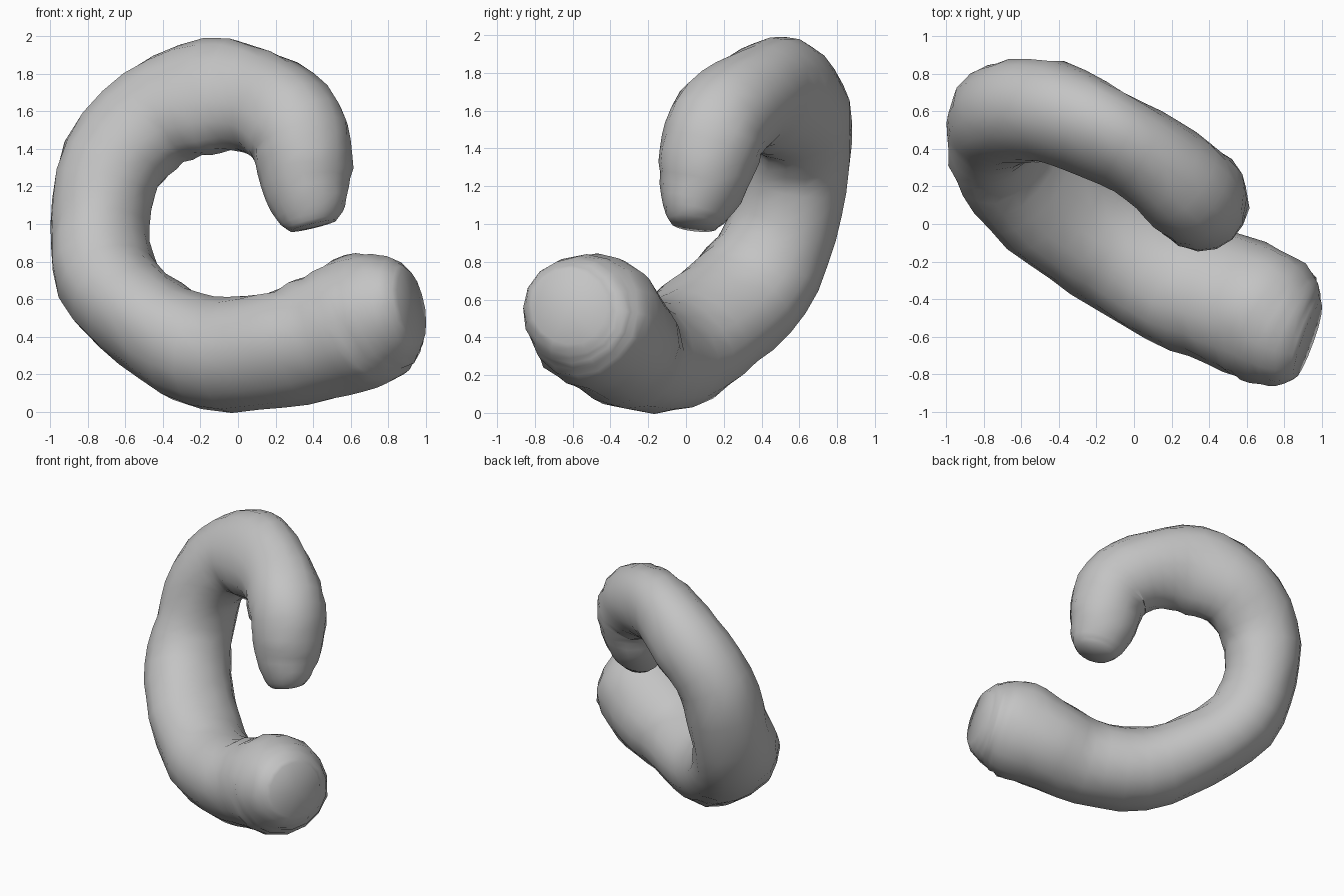
import bpy
import bmesh
import math
import random
from mathutils import Vector

random.seed(4)
if "Cube" in bpy.data.objects:
    bpy.data.objects.remove(bpy.data.objects["Cube"], do_unlink=True)

SIDES = 16
STEPS = 3
RING_NORMAL = Vector((0.45, 0.81, -0.38)).normalized()

# Centre line (x, y, z), radius in the curl's plane, radius across it,
# from the raised thin end to the thick low end
PATH = [Vector(p) for p in (
    (0.4, 0.04, 0.99, 0.13, 0.12), (0.385, 0.05, 1.06, 0.19, 0.17),
    (0.36, 0.09, 1.22, 0.245, 0.235), (0.345, 0.13, 1.4, 0.265, 0.265),
    (0.28, 0.19, 1.54, 0.28, 0.27), (0.1, 0.335, 1.65, 0.28, 0.245),
    (-0.16, 0.475, 1.68, 0.32, 0.24), (-0.44, 0.6, 1.57, 0.3, 0.265),
    (-0.67, 0.59, 1.32, 0.285, 0.27), (-0.73, 0.525, 1.0, 0.26, 0.285),
    (-0.69, 0.37, 0.7, 0.27, 0.32), (-0.47, 0.13, 0.47, 0.27, 0.34),
    (-0.16, -0.1, 0.31, 0.3, 0.33), (0.2, -0.31, 0.33, 0.305, 0.335),
    (0.48, -0.4, 0.41, 0.335, 0.36), (0.68, -0.49, 0.49, 0.36, 0.36),
    (0.79, -0.56, 0.53, 0.315, 0.33), (0.87, -0.6, 0.55, 0.265, 0.285),
    (0.925, -0.62, 0.56, 0.2, 0.22))]


def smooth_path(points, steps):
    """Catmull-Rom curve through the points, radii included."""
    ends = [2 * points[0] - points[1]] + points + [2 * points[-1] - points[-2]]
    result = []
    for a, b, c, d in zip(ends, ends[1:], ends[2:], ends[3:]):
        for i in range(steps):
            t = i / steps
            result.append(0.5 * (2 * b + (c - a) * t
                                 + (2 * a - 5 * b + 4 * c - d) * t ** 2
                                 + (3 * b - a - 3 * c + d) * t ** 3))
    return result + [points[-1]]


def build_tube(name, points, material):
    bm = bmesh.new()
    rings = []
    centres = [Vector(p[:3]) for p in points]
    last = len(points) - 1
    for i, p in enumerate(points):
        tangent = (centres[min(i + 1, last)] - centres[max(i - 1, 0)]).normalized()
        side = RING_NORMAL.cross(tangent).normalized()
        across = tangent.cross(side)
        ring = []
        for k in range(SIDES):
            angle = math.tau * k / SIDES
            offset = side * math.cos(angle) * p[3] + across * math.sin(angle) * p[4]
            ring.append(bm.verts.new(centres[i] + offset * random.uniform(0.975, 1.025)))
        rings.append(ring)
    # Skin between rings
    for a, b in zip(rings, rings[1:]):
        for k in range(SIDES):
            n = (k + 1) % SIDES
            bm.faces.new((a[k], a[n], b[n], b[k]))
    # Slightly domed end caps
    caps = [bm.faces.new(rings[0]), bm.faces.new(rings[-1])]
    bmesh.ops.recalc_face_normals(bm, faces=bm.faces)
    bmesh.ops.poke(bm, faces=caps, offset=0.01)
    mesh = bpy.data.meshes.new(name)
    bm.to_mesh(mesh)
    bm.free()
    mesh.materials.append(material)
    obj = bpy.data.objects.new(name, mesh)
    bpy.context.collection.objects.link(obj)
    return obj


# Plain grey surface
grey = bpy.data.materials.new("light_grey")
grey.use_nodes = True
colour = (0.55, 0.55, 0.55, 1)
grey.diffuse_color = colour
grey.node_tree.nodes["Principled BSDF"].inputs["Base Color"].default_value = colour

# Curled body
body = build_tube("curled_body", smooth_path(PATH, STEPS), grey)
bpy.ops.object.select_all(action="DESELECT")
body.select_set(True)
bpy.context.view_layer.objects.active = body
bpy.ops.object.shade_smooth_by_angle(angle=math.radians(50))
